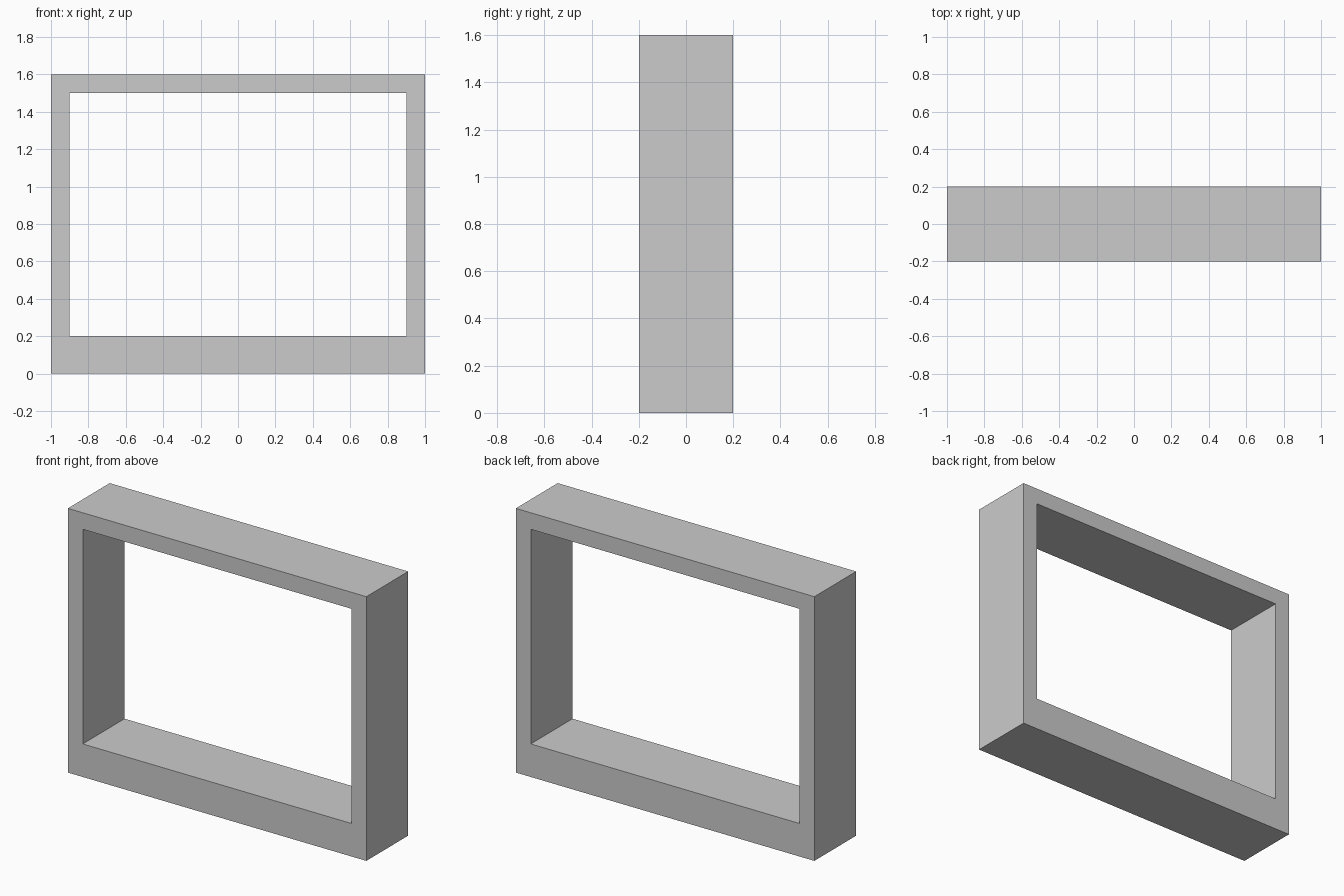
import bpy
import bmesh

if "Cube" in bpy.data.objects:
    bpy.data.objects.remove(bpy.data.objects["Cube"])

DEPTH = 0.4


def rectangle(bm, x, z_low, z_high):
    """Corner vertices of a rectangle on the front plane."""
    corners = [(-x, z_low), (x, z_low), (x, z_high), (-x, z_high)]
    return [bm.verts.new((cx, -DEPTH / 2, cz)) for cx, cz in corners]


# Frame: thin sides and top, thicker bottom rail, open through the middle
bm = bmesh.new()
outer = rectangle(bm, 1.0, 0.0, 1.6)
inner = rectangle(bm, 0.9, 0.2, 1.5)
ring = []
for i in range(4):
    j = (i + 1) % 4
    ring.append(bm.faces.new((outer[i], outer[j], inner[j], inner[i])))

# Extrude the front ring to the back, keeping the front faces
result = bmesh.ops.extrude_face_region(bm, geom=ring, use_keep_orig=True)
back = [v for v in result["geom"] if isinstance(v, bmesh.types.BMVert)]
bmesh.ops.translate(bm, verts=back, vec=(0, DEPTH, 0))
bmesh.ops.recalc_face_normals(bm, faces=bm.faces[:])

mesh = bpy.data.meshes.new("frame")
bm.to_mesh(mesh)
bm.free()
frame = bpy.data.objects.new("frame", mesh)
bpy.context.collection.objects.link(frame)
